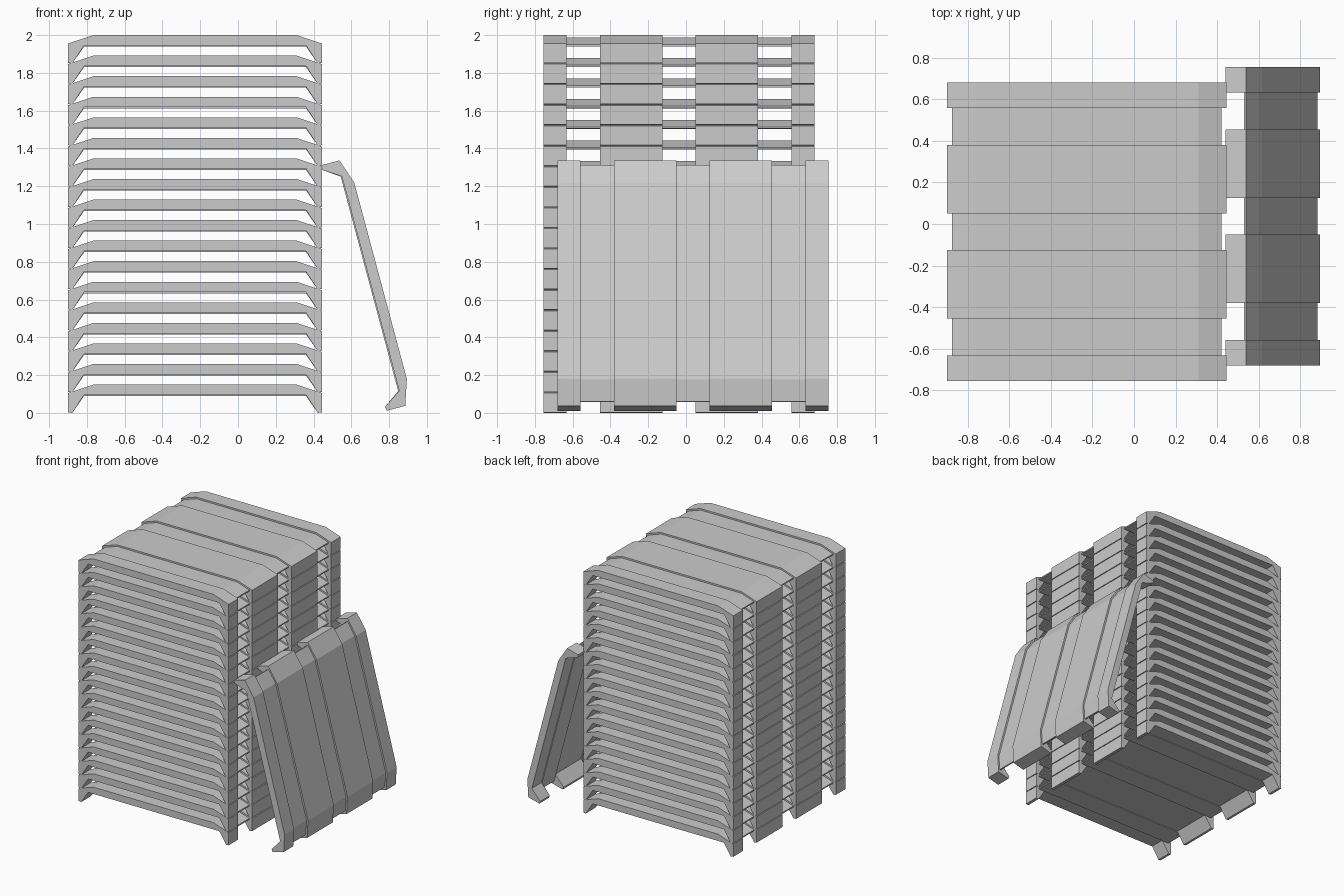
import bpy, bmesh
from math import radians

if "Cube" in bpy.data.objects:
    bpy.data.objects.remove(bpy.data.objects["Cube"])

# Half cross-sections (x, z) from top centre side, round the end, to the underside
RIB = [(0.5375, 0.15), (0.6725, 0.105), (0.6725, 0.003), (0.65, 0.0), (0.5875, 0.095)]
GROOVE = [(0.5375, 0.137), (0.6475, 0.10), (0.6475, 0.09), (0.625, 0.089), (0.5875, 0.089)]

# Half of the band edges across the panel: alternating rib / groove
EDGES = [0.0875, 0.4175, 0.595, 0.7175]


def mirrored(half):
    return half + [(-x, z) for x, z in reversed(half)]


def panel_mesh():
    """One ribbed panel with end tabs, lofted across y."""
    rib, groove = mirrored(RIB), mirrored(GROOVE)
    e = EDGES
    bands = [(-e[3], -e[2], rib), (-e[2], -e[1], groove), (-e[1], -e[0], rib),
             (-e[0], e[0], groove),
             (e[0], e[1], rib), (e[1], e[2], groove), (e[2], e[3], rib)]
    bm = bmesh.new()
    loops = [[bm.verts.new((x, y, z)) for x, z in prof]
             for y0, y1, prof in bands for y in (y0, y1)]
    n = len(rib)
    for a, b in zip(loops, loops[1:]):
        for i in range(n):
            j = (i + 1) % n
            bm.faces.new((a[i], a[j], b[j], b[i]))
    bm.faces.new(loops[0])
    bm.faces.new(list(reversed(loops[-1])))
    bmesh.ops.recalc_face_normals(bm, faces=bm.faces)
    me = bpy.data.meshes.new("ribbed_panel")
    bm.to_mesh(me)
    bm.free()
    return me


def place(name, me, loc, tilt=0.0):
    ob = bpy.data.objects.new(name, me)
    ob.location = loc
    ob.rotation_euler = (0, radians(tilt), 0)
    bpy.context.collection.objects.link(ob)
    return ob


panel = panel_mesh()

# Stack of panels
COUNT = 18
for k in range(COUNT):
    place(f"stacked_panel_{k + 1:02d}", panel, (-0.2275, -0.0375, k * 1.85 / (COUNT - 1)))

# Single panel leaning on the stack
place("leaning_panel", panel, (0.61, 0.0375, 0.66), 75)
